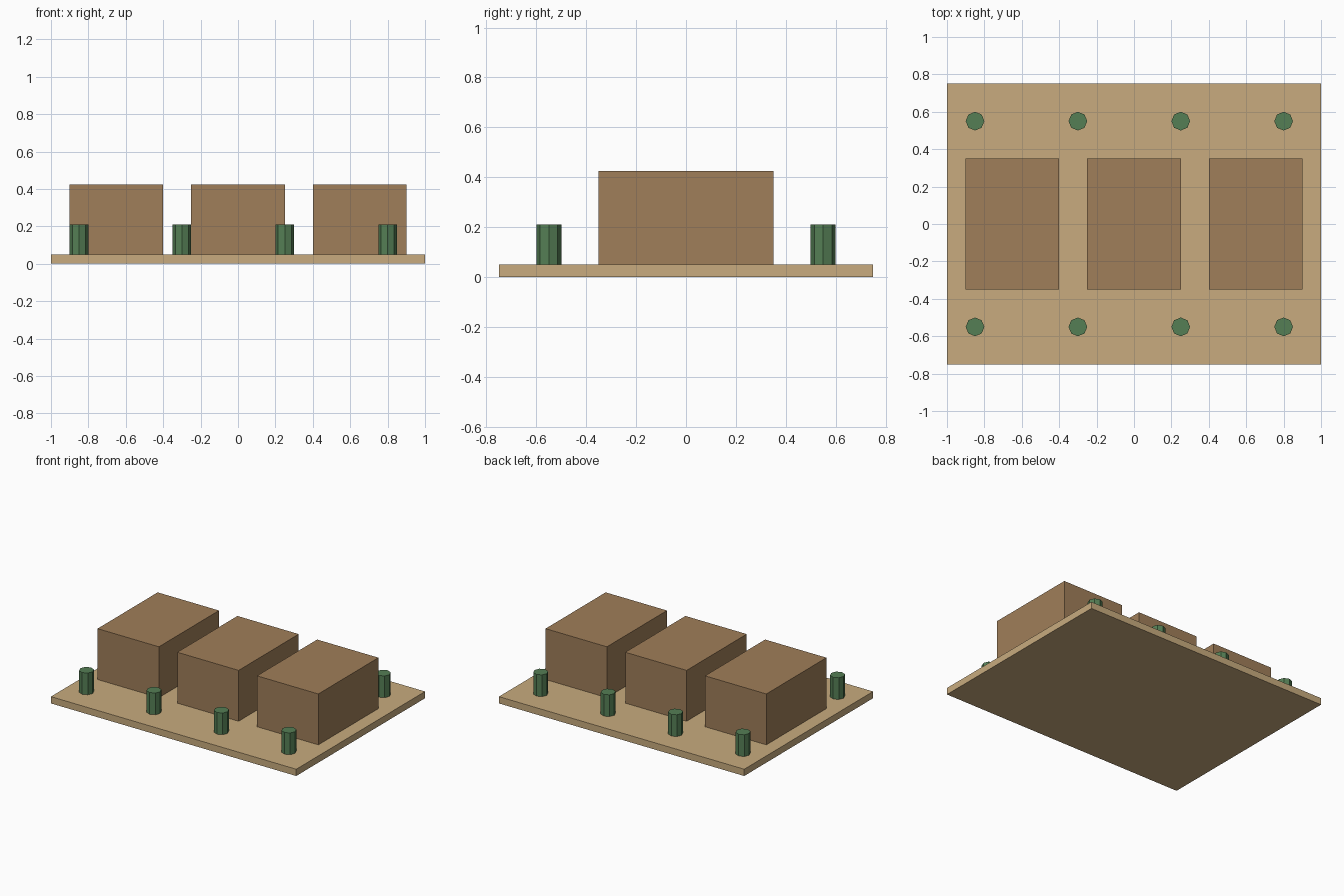
import bpy

if "Cube" in bpy.data.objects:
    bpy.data.objects.remove(bpy.data.objects["Cube"])

def material(name, color):
    m = bpy.data.materials.new(name)
    m.diffuse_color = (*color, 1)
    m.use_nodes = True
    m.node_tree.nodes["Principled BSDF"].inputs["Base Color"].default_value = m.diffuse_color
    return m

wood = material("light_wood", (0.58, 0.41, 0.21))
brown = material("brown", (0.35, 0.21, 0.10))
green = material("green", (0.09, 0.21, 0.09))

def finish(name, mat):
    ob = bpy.context.object
    ob.name = name
    ob.data.materials.append(mat)

def box(name, size, loc, mat):
    bpy.ops.mesh.primitive_cube_add(size=1, location=loc)
    bpy.context.object.scale = size
    bpy.ops.object.transform_apply(location=False, rotation=False, scale=True)
    finish(name, mat)

# Base board
box("base_board", (2, 1.5, 0.05), (0, 0, 0.025), wood)

# Row of three blocks
for i, x in enumerate((-0.65, 0, 0.65)):
    box(f"block_{i + 1}", (0.5, 0.7, 0.375), (x, 0, 0.2375), brown)

# Pegs along the front and back edges
for side, y in (("front", -0.55), ("back", 0.55)):
    for i in range(4):
        bpy.ops.mesh.primitive_cylinder_add(
            vertices=8, radius=0.05, depth=0.16,
            location=(-0.85 + 0.55 * i, y, 0.13))
        finish(f"{side}_peg_{i + 1}", green)
